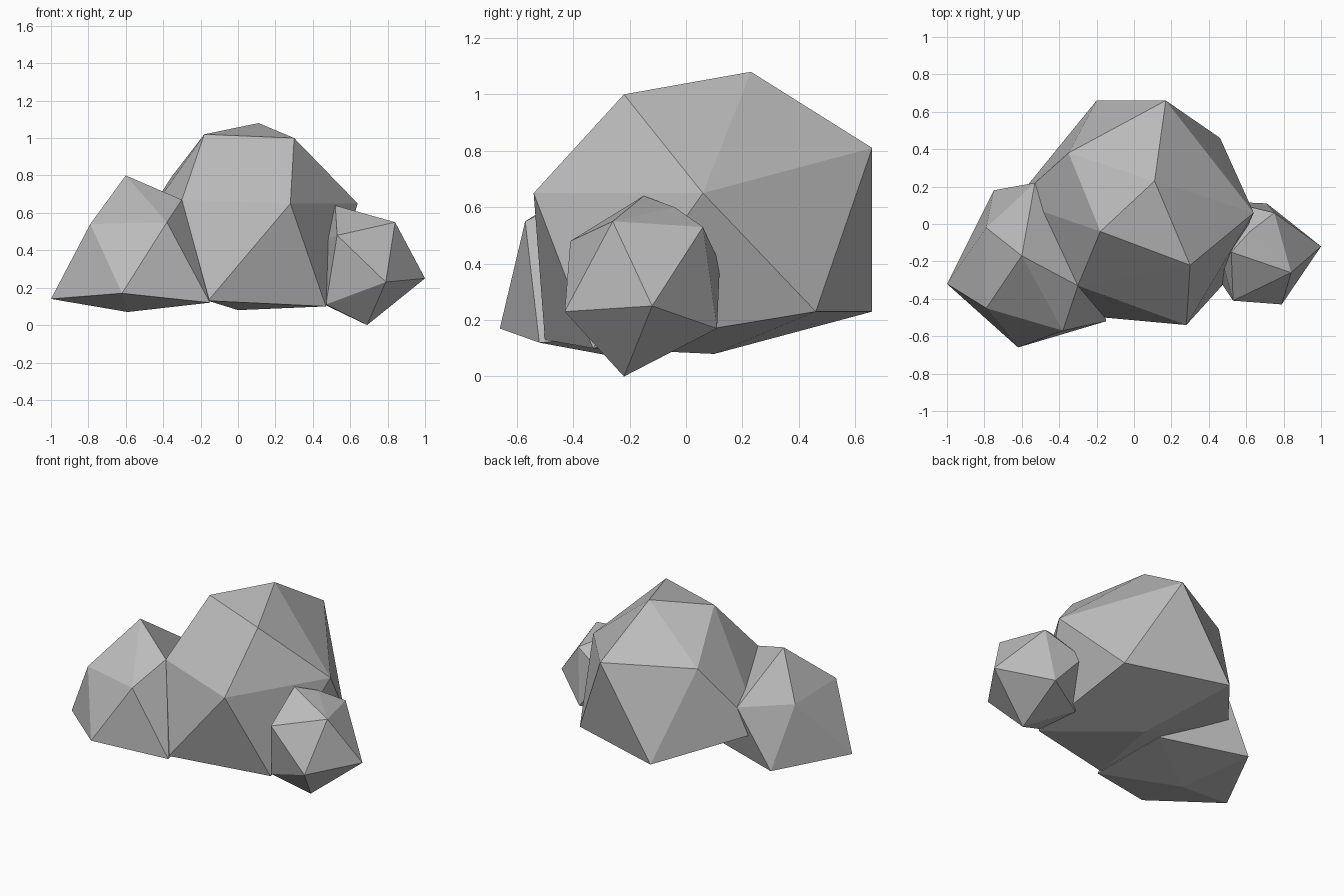
import bpy
import bmesh
from mathutils import Vector

# Remove the default object only
default_cube = bpy.data.objects.get("Cube")
if default_cube is not None:
    bpy.data.objects.remove(default_cube, do_unlink=True)


def make_material(name, color):
    """One flat colour, shown the same in the viewport and in a render."""
    material = bpy.data.materials.new(name)
    material.use_nodes = True
    material.diffuse_color = color
    shader = material.node_tree.nodes["Principled BSDF"]
    shader.inputs["Base Color"].default_value = color
    shader.inputs["Roughness"].default_value = 0.9
    return material


def make_rock(name, corners, material):
    """Wrap a faceted convex stone around a handful of corner points."""
    shape = bmesh.new()
    for corner in corners:
        shape.verts.new(Vector(corner))
    hull = bmesh.ops.convex_hull(shape, input=shape.verts)
    leftovers = set(hull["geom_interior"]) | set(hull["geom_unused"])
    inner = [item for item in leftovers if isinstance(item, bmesh.types.BMVert)]
    bmesh.ops.delete(shape, geom=inner, context="VERTS")
    bmesh.ops.recalc_face_normals(shape, faces=shape.faces)
    mesh = bpy.data.meshes.new(name)
    shape.to_mesh(mesh)
    shape.free()
    mesh.materials.append(material)
    rock = bpy.data.objects.new(name, mesh)
    bpy.context.collection.objects.link(rock)
    return rock


stone_grey = make_material("stone grey", (0.5, 0.5, 0.5, 1.0))

# Tall central boulder: crown, shoulders, then base
make_rock("central_boulder", [
    (-.18, -.04, 1.02), (.11, .23, 1.08), (.3, -.22, 1),
    (-.35, .38, .8), (.17, .66, .81), (.64, .06, .65),
    (.28, -.54, .65), (-.3, -.33, .67), (-.64, .12, .36),
    (-.2, .66, .23), (.46, .46, .23), (-.16, -.5, .13),
    (.47, -.33, .1), (0, .1, .08),
], stone_grey)

# Medium boulder leaning on the -x side
make_rock("medium_boulder", [
    (-.6, -.17, .8), (-.79, -.02, .53), (-.79, -.45, .54),
    (-.38, -.57, .55), (-.3, -.33, .67), (-.53, .22, .53),
    (-1, -.32, .14), (-.75, .18, .15), (-.62, -.66, .17),
    (-.15, -.52, .12), (-.2, 0, .16), (-.59, -.25, .07),
], stone_grey)

# Small boulder tucked against the +x side
make_rock("small_boulder", [
    (.52, -.15, .64), (.84, -.26, .55), (.75, .06, .53),
    (.53, -.41, .48), (.62, -.04, .6), (1, -.12, .25),
    (.79, -.43, .23), (.71, .11, .17), (.47, -.32, .11),
    (.45, -.12, .45), (.5, .12, .4), (.42, -.05, .13),
    (.69, -.22, 0),
], stone_grey)
